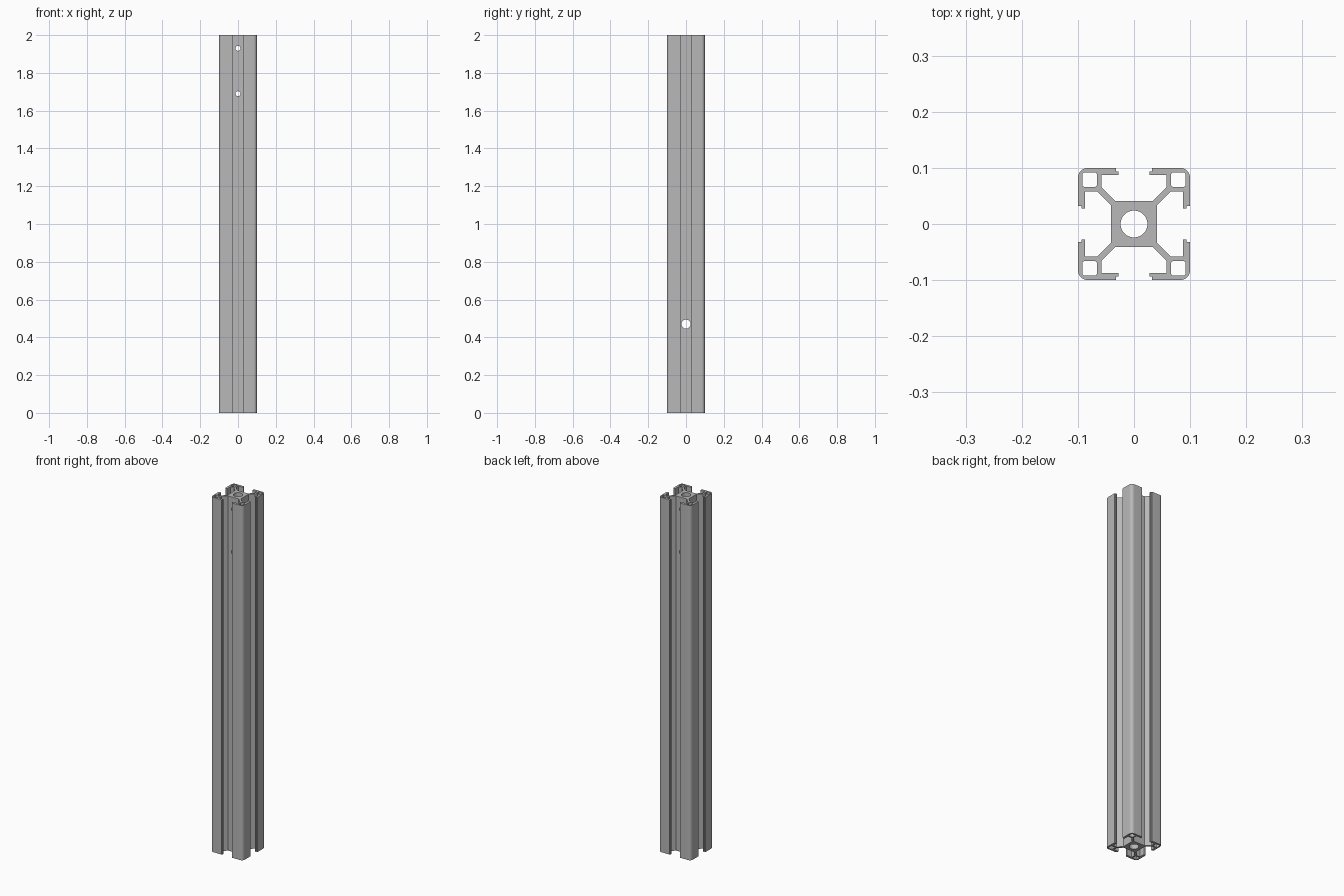
import bpy, bmesh
from math import sin, cos, pi, radians

old = bpy.data.objects.get("Cube")
if old:
    bpy.data.objects.remove(old, do_unlink=True)

HALF, CORNER, LENGTH = 0.1, 0.018, 2.0

metal = bpy.data.materials.new("aluminium grey")
metal.use_nodes = True
grey = (0.48, 0.48, 0.48, 1)
metal.diffuse_color = grey
metal.node_tree.nodes["Principled BSDF"].inputs["Base Color"].default_value = grey


def arc(cx, cy, r, start, end, steps):
    angles = [radians(start + (end - start) * i / steps) for i in range(steps + 1)]
    return [(cx + r * cos(a), cy + r * sin(a)) for a in angles]


def quarter_turns(points):
    loops = []
    for _ in range(4):
        loops.append(points)
        points = [(y, -x) for x, y in points]
    return loops


# Half of one corner arm: core, diagonal web, slot wall, stepped lip, rounded corner
c = HALF - CORNER
half_arm = [(0.033, 0.041), (0.058, 0.066), (0.058, 0.087), (0.028, 0.087),
            (0.028, 0.094), (0.032, 0.094), (0.032, HALF)]
half_arm += arc(c, c, CORNER, 90, 45, 5)
arm = half_arm + [(y, x) for x, y in reversed(half_arm[:-1])]
outline = [p for part in quarter_turns(arm) for p in part]

# Round centre bore and rounded square hollows in the corners
bore = arc(0, 0, 0.024, 0, 360, 32)[:-1]
lo, hi, r = 0.066, 0.092, 0.004
hollow = []
for cx, cy, a in ((hi - r, hi - r, 0), (lo + r, hi - r, 90),
                  (lo + r, lo + r, 180), (hi - r, lo + r, 270)):
    hollow += arc(cx, cy, r, a, a + 90, 3)

# Fill the cross-section and extrude it
bm = bmesh.new()
edges = []
for loop in [outline, bore] + quarter_turns(hollow):
    verts = [bm.verts.new((x, y, 0)) for x, y in loop]
    edges += [bm.edges.new((v, verts[i - 1])) for i, v in enumerate(verts)]
bmesh.ops.triangle_fill(bm, use_beauty=True, edges=edges)
res = bmesh.ops.extrude_face_region(bm, geom=bm.faces[:])
top = [g for g in res["geom"] if isinstance(g, bmesh.types.BMVert)]
bmesh.ops.translate(bm, vec=(0, 0, LENGTH), verts=top)
bmesh.ops.recalc_face_normals(bm, faces=bm.faces[:])
mesh = bpy.data.meshes.new("slotted_rail")
bm.to_mesh(mesh)
bm.free()
rail = bpy.data.objects.new("slotted_rail", mesh)
bpy.context.collection.objects.link(rail)
mesh.materials.append(metal)


# Cross-drilled holes through the core
def drill(name, z, radius, rotation):
    bpy.ops.mesh.primitive_cylinder_add(vertices=24, radius=radius, depth=0.3,
                                        location=(0, 0, z), rotation=rotation)
    cutter = bpy.context.object
    cutter.name = name
    cutter.hide_render = True
    cut = rail.modifiers.new(name, "BOOLEAN")
    cut.operation, cut.solver, cut.object = "DIFFERENCE", "EXACT", cutter
    bpy.context.view_layer.objects.active = rail
    bpy.ops.object.modifier_apply(modifier=cut.name)
    bpy.data.objects.remove(cutter, do_unlink=True)


drill("upper_hole", 1.93, 0.013, (pi / 2, 0, 0))
drill("middle_hole", 1.69, 0.013, (pi / 2, 0, 0))
drill("lower_hole", 0.47, 0.024, (0, pi / 2, 0))

bpy.ops.object.select_all(action="DESELECT")
rail.select_set(True)
bpy.context.view_layer.objects.active = rail
bpy.ops.object.shade_smooth_by_angle(angle=radians(30))
